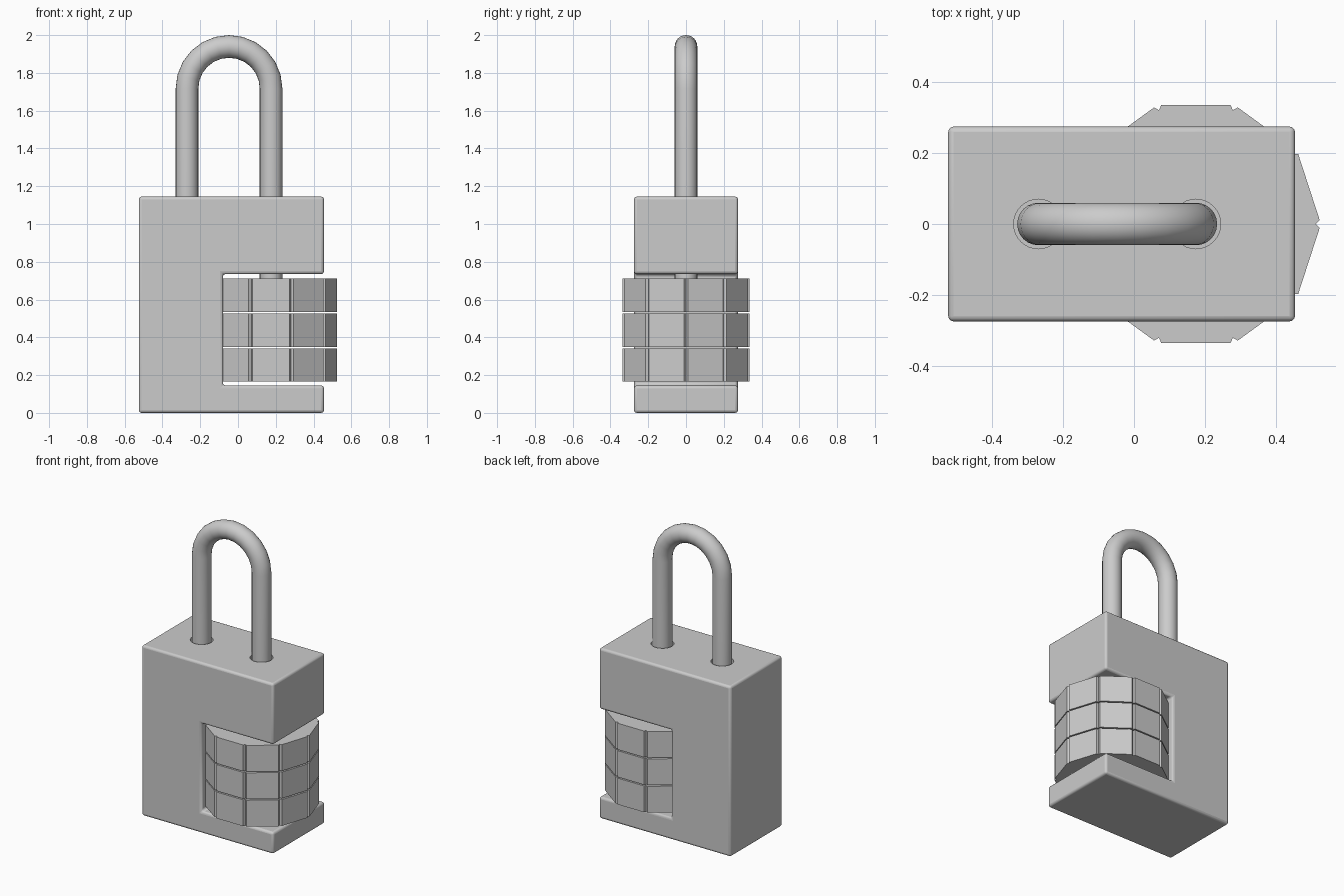
import bpy, bmesh, math

if "Cube" in bpy.data.objects:
    bpy.data.objects.remove(bpy.data.objects["Cube"])

AXIS_X = 0.175      # shared by the dials and the long shackle leg
LEFT_X = -0.27


def mesh_object(name, bm):
    bmesh.ops.recalc_face_normals(bm, faces=bm.faces)
    me = bpy.data.meshes.new(name)
    bm.to_mesh(me)
    bm.free()
    ob = bpy.data.objects.new(name, me)
    bpy.context.collection.objects.link(ob)
    return ob


def prism(name, points, offset):
    bm = bmesh.new()
    face = bm.faces.new([bm.verts.new(p) for p in points])
    ext = bmesh.ops.extrude_face_region(bm, geom=[face])
    verts = [g for g in ext["geom"] if isinstance(g, bmesh.types.BMVert)]
    bmesh.ops.translate(bm, verts=verts, vec=offset)
    return mesh_object(name, bm)


def smooth(ob, angle=35):
    bpy.ops.object.select_all(action='DESELECT')
    ob.select_set(True)
    bpy.context.view_layer.objects.active = ob
    bpy.ops.object.shade_smooth_by_angle(angle=math.radians(angle))


# Body: C-shaped side profile with an open slot for the dials
profile = [(-0.525, 0), (0.455, 0), (0.455, 0.145), (-0.08, 0.145),
           (-0.08, 0.735), (0.455, 0.735), (0.455, 1.145), (-0.525, 1.145)]
body = prism("lock_body", [(x, -0.275, z) for x, z in profile], (0, 0.55, 0))
bevel = body.modifiers.new("Bevel", 'BEVEL')
bevel.width = 0.015
bevel.segments = 3
bevel.limit_method = 'ANGLE'

# Shackle holes: blind on the left, through to the slot on the right
for x, bottom in ((LEFT_X, 0.8), (AXIS_X, 0.6)):
    ring = [(x + 0.07 * math.cos(i * math.tau / 32),
             0.07 * math.sin(i * math.tau / 32), bottom) for i in range(32)]
    cutter = prism("hole_cutter", ring, (0, 0, 1.3 - bottom))
    cutter.hide_render = True
    cutter.hide_viewport = True
    cut = body.modifiers.new("Hole", 'BOOLEAN')
    cut.object = cutter
    cut.solver = 'EXACT'
smooth(body)

# Shackle: round section swept along legs and a half-circle bow
mid = (LEFT_X + AXIS_X) / 2
rad = (AXIS_X - LEFT_X) / 2
arc_z = 1.94 - rad
stations = [(LEFT_X, 0.82, math.pi)]
stations += [(mid + rad * math.cos(a), arc_z + rad * math.sin(a), a)
             for a in (math.pi * (1 - i / 12) for i in range(13))]
stations += [(AXIS_X, 0.62, 0)]
bm = bmesh.new()
rings = []
for x, z, a in stations:
    rings.append([])
    for k in range(24):
        t = k * math.tau / 24
        r = 0.06 * math.cos(t)
        rings[-1].append(bm.verts.new((x + r * math.cos(a), 0.06 * math.sin(t),
                                       z + r * math.sin(a))))
for lo, hi in zip(rings, rings[1:]):
    for k in range(24):
        j = (k + 1) % 24
        bm.faces.new((lo[k], lo[j], hi[j], hi[k]))
bm.faces.new(rings[0])
bm.faces.new(rings[-1])
smooth(mesh_object("shackle", bm))

# Dials: three ten-sided wheels with a small groove at each corner
outline = []
for i in range(10):
    a = i * math.tau / 10
    for da, r in ((-0.03, 0.35), (0, 0.338), (0.03, 0.35)):
        outline.append((AXIS_X + r * math.cos(a + da), r * math.sin(a + da)))
for n in range(3):
    z = 0.165 + n * 0.1845
    prism("number_dial_%d" % (n + 1), [(x, y, z) for x, y in outline],
          (0, 0, 0.177))
